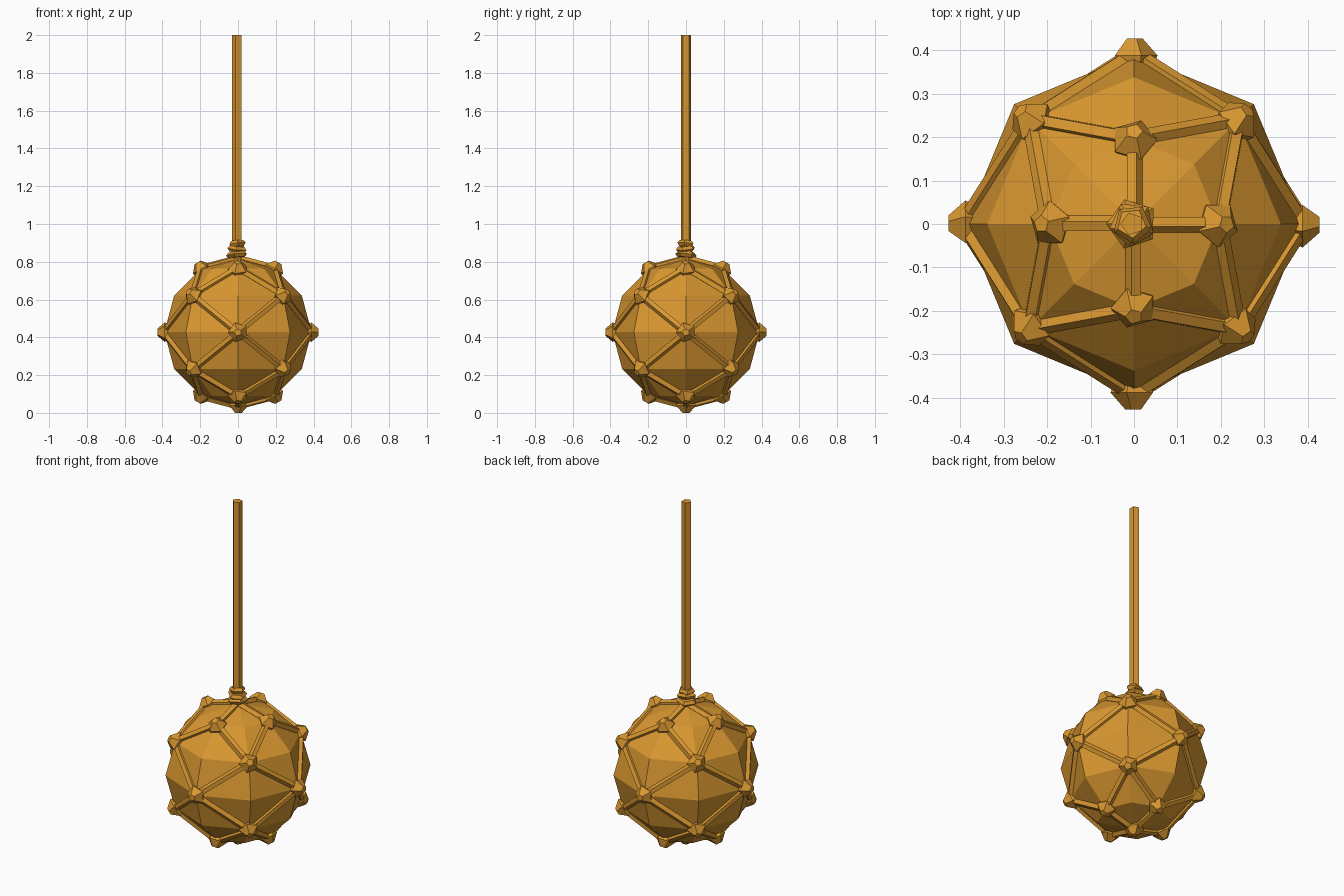
import bpy, bmesh, math
from mathutils import Vector, Matrix

cube = bpy.data.objects.get("Cube")
if cube:
    bpy.data.objects.remove(cube, do_unlink=True)

R = 0.39
CENTRE = Vector((0, 0, 0.427))

amber = bpy.data.materials.new("amber rope")
amber.use_nodes = True
colour = (0.69, 0.31, 0.03, 1)
amber.diffuse_color = colour
amber.node_tree.nodes["Principled BSDF"].inputs["Base Color"].default_value = colour


def make(name, bm):
    bmesh.ops.recalc_face_normals(bm, faces=bm.faces)
    mesh = bpy.data.meshes.new(name)
    bm.to_mesh(mesh)
    bm.free()
    mesh.materials.append(amber)
    obj = bpy.data.objects.new(name, mesh)
    bpy.context.collection.objects.link(obj)
    return obj


def frame(origin, axis, up):
    """Matrix with local z along axis and local y towards up."""
    z = axis.normalized()
    x = up.cross(z).normalized()
    y = z.cross(x)
    m = Matrix((x, y, z)).transposed().to_4x4()
    m.translation = origin
    return m


def prism(bm, a, b, r1, r2, up, sides=5):
    """Tapered prism from a to b with one ridge facing up."""
    m = frame((a + b) / 2, b - a, up) @ Matrix.Rotation(math.pi / 2, 4, 'Z')
    bmesh.ops.create_cone(bm, cap_ends=True, segments=sides, radius1=r1,
                          radius2=r2, depth=(b - a).length, matrix=m)


def on_ball(lat, lon):
    la, lo = math.radians(lat), math.radians(lon)
    return Vector((math.cos(la) * math.cos(lo), math.cos(la) * math.sin(lo), math.sin(la))) * R


# Faceted ball
bm = bmesh.new()
bmesh.ops.create_uvsphere(bm, u_segments=8, v_segments=6, radius=R,
                          matrix=Matrix.Translation(CENTRE))
make("ball", bm)

# Net: strands follow the diagonals of the ball's facets
knots, strands = [on_ball(-90, 0)], []
for q in range(4):
    lon = q * 90
    knots.append(on_ball(0, lon))
    for s in (1, -1):
        high, mid = on_ball(60 * s, lon), on_ball(30 * s, lon + 45)
        knots += [high, mid]
        strands.append((Vector((0, 0, R * s)), high))
        for turn in (0, 90):
            strands.append((on_ball(60 * s, lon + turn), mid))
            strands.append((mid, on_ball(0, lon + turn)))

bm = bmesh.new()
for a, b in strands:
    prism(bm, CENTRE + a, CENTRE + b, 0.02, 0.02, a + b)
make("net_strands", bm)

# Knots where the strands cross
bm = bmesh.new()
for k in knots:
    n = k.normalized()
    up = Vector((0, 0, 1)) if abs(n.z) < 0.9 else Vector((0, 1, 0))
    low, belly, tip = (CENTRE + n * d for d in (0.365, 0.388, 0.427))
    prism(bm, low, belly, 0.045, 0.054, up)
    prism(bm, belly, tip, 0.054, 0.02, up)
make("net_knots", bm)

# Wrapped coils at the neck, each tilted the other way
bm = bmesh.new()
for i, (z, r) in enumerate(((0.838, 0.06), (0.868, 0.054), (0.896, 0.046))):
    tilt = Matrix.Rotation(math.radians(9 if i % 2 else -9), 4, (1, 1, 0))
    for half in (-1, 1):
        m = (Matrix.Translation((-0.004, 0, z)) @ tilt
             @ Matrix.Rotation(math.pi / 2 + 0.2 * i, 4, 'Z')
             @ Matrix.Translation((0, 0, half * 0.008)))
        bmesh.ops.create_cone(bm, cap_ends=True, segments=5, depth=0.016, matrix=m,
                              radius1=r if half > 0 else r * 0.75,
                              radius2=r * 0.75 if half > 0 else r)
make("neck_coils", bm)

# Long hanging rope
bm = bmesh.new()
prism(bm, Vector((-0.004, 0, 0.79)), Vector((-0.004, 0, 2.0)), 0.027, 0.027, Vector((0, 1, 0)))
make("hanging_rope", bm)
